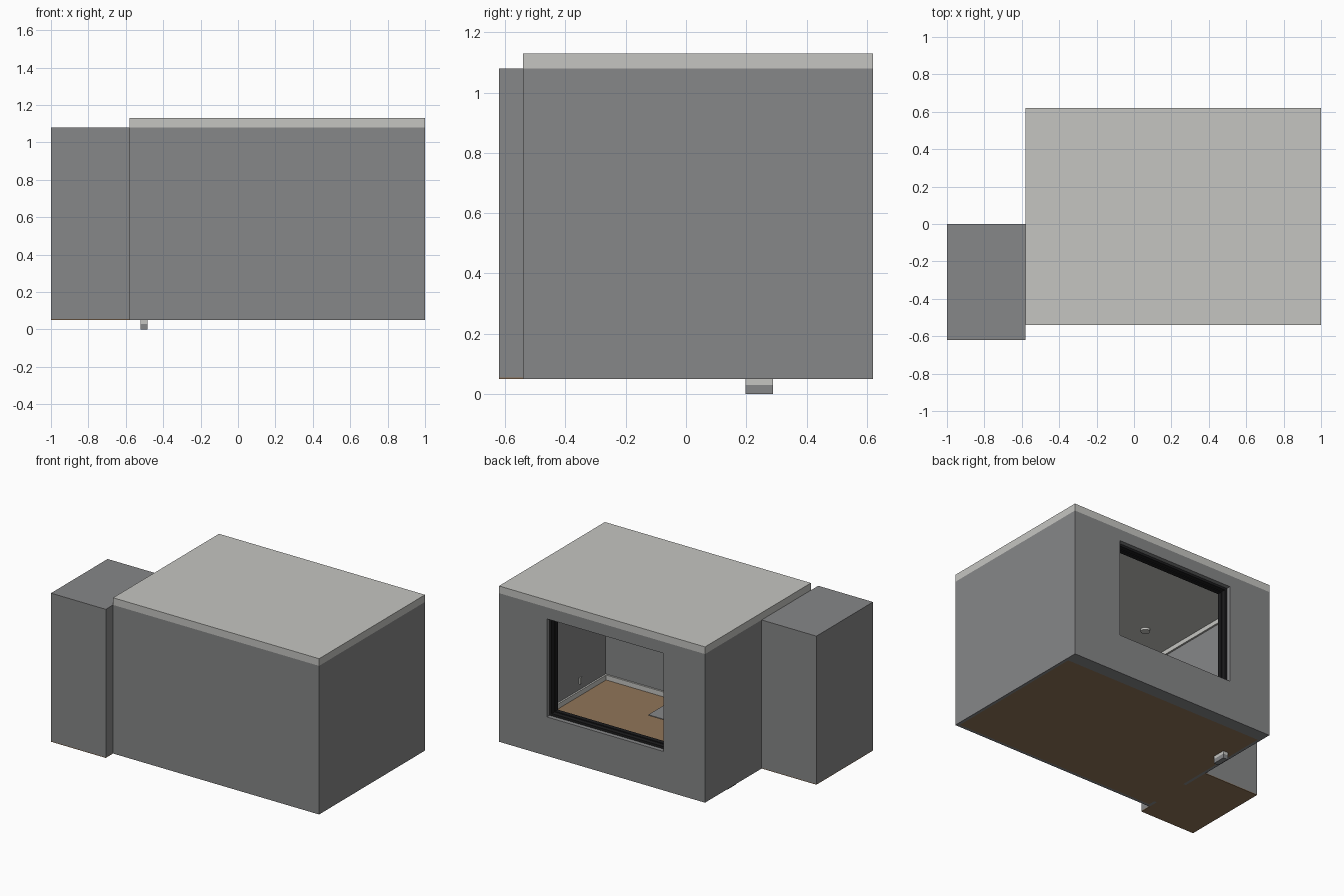
import bpy, bmesh

cube = bpy.data.objects.get("Cube")
if cube:
    bpy.data.objects.remove(cube, do_unlink=True)


def material(name, rgb):
    m = bpy.data.materials.new(name)
    m.use_nodes = True
    m.diffuse_color = (*rgb, 1)
    m.node_tree.nodes["Principled BSDF"].inputs["Base Color"].default_value = (*rgb, 1)
    return m


GREY = material("wall grey", (0.24, 0.242, 0.246))
LIGHT = material("light concrete", (0.56, 0.56, 0.535))
WOOD = material("wood brown", (0.28, 0.178, 0.1))
BLACK = material("frame black", (0.012, 0.012, 0.013))


def make(name, bm, mat):
    bmesh.ops.recalc_face_normals(bm, faces=bm.faces)
    mesh = bpy.data.meshes.new(name)
    bm.to_mesh(mesh)
    bm.free()
    mesh.materials.append(mat)
    obj = bpy.data.objects.new(name, mesh)
    bpy.context.collection.objects.link(obj)
    return obj


def box(name, x, y, z, mat):
    """Box from three (low, high) ranges."""
    bm = bmesh.new()
    for v in bmesh.ops.create_cube(bm, size=1)["verts"]:
        v.co = [r[0] if c < 0 else r[1] for c, r in zip(v.co, (x, y, z))]
    return make(name, bm, mat)


def ring(name, outer, inner, span, mat, axis="z"):
    """Rectangular tube: outer and inner are (u0, u1, v0, v1)."""
    bm = bmesh.new()
    loops = []
    for u0, u1, v0, v1 in (outer, inner):
        for d in span:
            corners = [(u0, v0), (u1, v0), (u1, v1), (u0, v1)]
            loops.append([bm.verts.new((u, v, d) if axis == "z" else (u, d, v))
                          for u, v in corners])
    o0, o1, i0, i1 = loops
    for a, b in ((o0, o1), (o1, i1), (i1, i0), (i0, o0)):
        for k in range(4):
            n = (k + 1) % 4
            bm.faces.new((a[k], a[n], b[n], b[k]))
    return make(name, bm, mat)


def inset(r, w):
    return (r[0] + w, r[1] - w, r[2] + w, r[3] - w)


def cut(objects, x, y, z):
    """Cut one box-shaped opening through several objects."""
    cutter = box("opening_cutter", x, y, z, GREY)
    cutter.hide_render = True
    for obj in objects:
        mod = obj.modifiers.new("opening", "BOOLEAN")
        mod.operation, mod.solver, mod.object = "DIFFERENCE", "EXACT", cutter
        bpy.context.view_layer.update()
        graph = bpy.context.evaluated_depsgraph_get()
        mesh = bpy.data.meshes.new_from_object(obj.evaluated_get(graph))
        obj.modifiers.clear()
        obj.data = mesh
    bpy.data.objects.remove(cutter, do_unlink=True)


BASE, TOP = 0.05, 1.08
ROOM = (-0.58, 1.0, -0.54, 0.62)
INNER = (-0.56, 0.98, -0.52, 0.53)
ANNEX = (-1.0, -0.58, -0.62, 0.0)
WINDOW = (-0.26, 0.633, 0.32, 1.0)
DOOR_Y = (-0.47, -0.19)

# Main room shell, roof slab and floor
room_walls = ring("room_walls", ROOM, INNER, (BASE, TOP), GREY)
box("room_roof", ROOM[:2], ROOM[2:], (TOP, 1.13), LIGHT)
box("room_floor", INNER[:2], INNER[2:], (BASE, 0.056), WOOD)
box("door_threshold", (-0.58, -0.56), DOOR_Y, (BASE, 0.056), WOOD)

# Skirting and ceiling trim run around the inside of the room
skirting = ring("skirting", INNER, inset(INNER, 0.012), (0.056, 0.09), LIGHT)
ring("ceiling_trim", INNER, inset(INNER, 0.012), (1.05, TOP), LIGHT)

# Side annex
annex_walls = ring("annex_walls", ANNEX, inset(ANNEX, 0.02), (0.055, 1.06), GREY)
box("annex_roof", ANNEX[:2], ANNEX[2:], (1.06, TOP), GREY)
box("annex_floor", ANNEX[:2], ANNEX[2:], (BASE, 0.055), WOOD)

# Window and doorway openings
cut([room_walls], WINDOW[:2], (0.5, 0.7), WINDOW[2:])
cut([room_walls, annex_walls, skirting], (-0.62, -0.53), DOOR_Y, (0.0, 0.88))

# Stepped window frame
ring("window_frame_outer", WINDOW, inset(WINDOW, 0.016), (0.56, 0.59), BLACK, "y")
ring("window_frame_inner", WINDOW, inset(WINDOW, 0.022), (0.53, 0.56), BLACK, "y")

# Small fittings inside the room
box("floor_mat", (0.1, 0.45), (-0.5, -0.23), (0.056, 0.06), GREY)
box("wall_socket", (0.972, 0.98), (-0.25, -0.23), (0.13, 0.175), LIGHT)
lamp = bmesh.new()
bmesh.ops.create_cone(lamp, cap_ends=True, segments=24, radius1=0.03, radius2=0.03, depth=0.015)
bmesh.ops.translate(lamp, verts=lamp.verts, vec=(-0.29, -0.235, 1.073))
make("ceiling_lamp", lamp, LIGHT)

# Fitting below the floor
box("underfloor_fitting_upper", (-0.522, -0.485), (0.197, 0.288), (0.03, BASE), LIGHT)
box("underfloor_fitting_lower", (-0.522, -0.485), (0.197, 0.288), (0.0, 0.03), GREY)
